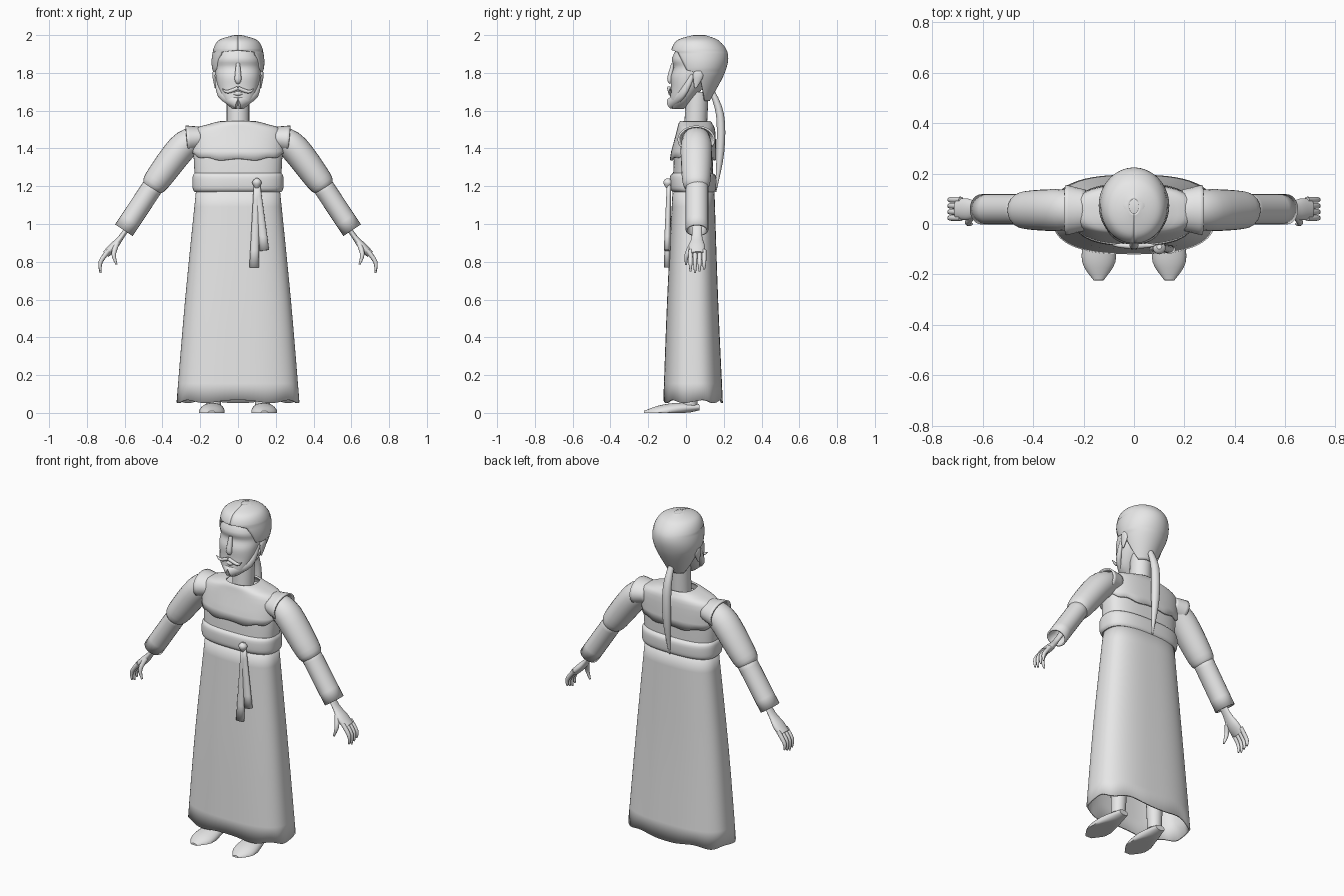
import bpy, bmesh, math
from mathutils import Vector

if "Cube" in bpy.data.objects:
    bpy.data.objects.remove(bpy.data.objects["Cube"])

GREY = (.8, .8, .8, 1)
UP, SIDEWAYS, FORWARD = Vector((0, 0, 1)), Vector((1, 0, 0)), Vector((0, 1, 0))

material = bpy.data.materials.new("plain light grey")
material.use_nodes = True
material.diffuse_color = GREY
material.node_tree.nodes["Principled BSDF"].inputs["Base Color"].default_value = GREY


def skin(name, rings, closed=True, hollow=False, floor=False):
    """Bridge a list of point rings into one smooth object."""
    bm = bmesh.new()
    grid = [[bm.verts.new(point) for point in ring] for ring in rings]
    count = len(grid[0])
    for lower, upper in zip(grid, grid[1:]):
        for i in range(count if closed else count - 1):
            j = (i + 1) % count
            bm.faces.new((lower[i], lower[j], upper[j], upper[i]))
    if not hollow:
        bm.faces.new(grid[0])
        bm.faces.new(grid[-1])
    if floor:
        for vert in bm.verts:
            vert.co.z = max(vert.co.z, 0)
    bmesh.ops.recalc_face_normals(bm, faces=bm.faces)
    mesh = bpy.data.meshes.new(name)
    bm.to_mesh(mesh)
    bm.free()
    mesh.materials.append(material)
    part = bpy.data.objects.new(name, mesh)
    bpy.context.collection.objects.link(part)
    if hollow:
        shell = part.modifiers.new("cloth thickness", "SOLIDIFY")
        shell.thickness, shell.offset = .01, -1
    bpy.ops.object.select_all(action="DESELECT")
    part.select_set(True)
    bpy.context.view_layer.objects.active = part
    bpy.ops.object.shade_smooth_by_angle(angle=math.radians(45))


def dense(rows, steps=4):
    """Smoothly interpolate between rows of numbers."""
    result = []
    last = len(rows) - 1
    for i in range(last):
        before, start, end, after = (rows[min(max(i + k, 0), last)] for k in (-1, 0, 1, 2))
        for k in range(steps):
            t = k / steps
            ease, blend = t * (1 - t), t * t * (3 - 2 * t)
            result.append([b + (c - b) * blend + ease * ((1 - t) * (c - a) - t * (d - b)) / 2
                           for a, b, c, d in zip(before, start, end, after)])
    return result + [list(rows[last])]


def power(value, square):
    return math.copysign(abs(value) ** (2 / square), value)


def section(z, front, back, width, square, angles):
    """Horizontal rounded section; angle zero points to the front."""
    middle, depth = (front + back) / 2, (back - front) / 2
    return [Vector((width * power(math.sin(a), square),
                    middle - depth * power(math.cos(a), square), z)) for a in angles]


def circle(sides):
    return [math.tau * i / sides for i in range(sides)]


def loft(name, rows, square=2.7, hem=None, **options):
    """Stack sections given as height, front, back, half width."""
    angles = circle(96)
    rings = [section(*row, square, angles) for row in dense(rows)]
    if hem:
        for point, angle in zip(rings[0], angles):
            point.z += hem(angle)
    skin(name, rings, **options)


def tube(name, rows, ref=FORWARD, flat=1, side=1, **options):
    """Sweep an ellipse along x, y, z, radius; flat scales it across ref."""
    rows = dense(rows)
    path = [Vector((side * x, y, z)) for x, y, z, radius in rows]
    rings = []
    for i, centre in enumerate(path):
        along = path[min(i + 1, len(path) - 1)] - path[max(i - 1, 0)]
        wide = (ref - along * ref.dot(along) / along.length_squared).normalized()
        thin = along.normalized().cross(wide) * flat
        rings.append([centre + rows[i][-1] * (wide * math.cos(a) + thin * math.sin(a))
                      for a in circle(24)])
    skin(name, rings, **options)


def pair(name, rows, **options):
    for side, label in ((1, "left_"), (-1, "right_")):
        tube(label + name, rows, side=side, **options)


# Robe: flared skirt, torso, scalloped shoulder yoke and belt
loft("skirt", [(.06, -.12, .195, .325), (.6, -.1, .17, .28), (1.2, -.07, .15, .22)],
     hem=lambda a: .008 * math.cos(7 * a), hollow=True)
loft("torso", [(1.2, -.07, .14, .225), (1.4, -.06, .145, .235), (1.5, -.03, .14, .21)])
loft("shoulder_yoke", [(1.36, -.085, .16, .245), (1.49, -.05, .155, .24),
                       (1.53, -.04, .14, .15), (1.545, -.03, .13, .09)], square=2.5, hollow=True,
     hem=lambda a: .02 - .04 * abs(math.cos(a)) + .005 * math.cos(10 * a))
loft("belt", [(1.17, -.07, .15, .23), (1.19, -.085, .16, .24),
              (1.25, -.085, .16, .24), (1.27, -.07, .14, .23)])

# Knot and two hanging sash tails
tube("belt_knot", [(.1, -.095, 1.19, .01), (.1, -.095, 1.22, .025), (.1, -.09, 1.24, .01)])
for label, x, z in (("long", .085, .77), ("short", .14, .86)):
    tube(label + "_sash_tail", [(.1, -.09, 1.22, .016), (x, -.1, z, .025)],
         ref=SIDEWAYS, flat=.7, hollow=True)

# Neck, head and face
tube("neck", [(0, .05, 1.5, .06), (0, .06, 1.7, .06)])
loft("head", [(1.61, -.075, -.01, .03), (1.65, -.085, .03, .075), (1.72, -.08, .09, .105),
              (1.78, -.08, .13, .117), (1.83, -.065, .16, .12), (1.88, -.073, .17, .12),
              (1.96, -.03, .13, .08)], square=2.2)
tube("nose", [(0, -.07, 1.85, .01), (0, -.085, 1.77, .018), (0, -.08, 1.745, .01)],
     ref=SIDEWAYS, flat=.8)
tube("lower_lip", [(-.03, -.075, 1.69, .003), (0, -.08, 1.69, .012), (.03, -.075, 1.69, .003)])
pair("ear", [(.12, .05, 1.72, .006), (.122, .065, 1.79, .028), (.12, .07, 1.825, .008)], flat=.5)
pair("beard", [(.115, .035, 1.79, .012), (.09, -.02, 1.69, .024), (0, -.083, 1.638, .03)],
     ref=UP, flat=.7)
pair("moustache", [(0, -.09, 1.72, .01), (.055, -.085, 1.7, .009), (.085, -.085, 1.716, .002)],
     ref=UP)


def hairline(z, front):
    """Forward limit of the hair: fringe, sideburn, then behind the ear."""
    if z > 1.92:
        return front
    if z > 1.8:
        return .01 - (z - 1.8) / 2
    return .07 + (1.8 - z) / 5


# Hair: a shell opened in front along the hairline
rings = []
for z, front, back, width in dense([(2, .04, .1, .02), (1.97, -.05, .175, .105), (1.9, -.08, .222, .136),
                                    (1.8, -.06, .205, .132), (1.65, -.02, .125, .07)], steps=8):
    middle, depth = (front + back) / 2, (back - front) / 2
    start = math.acos(min(1, (middle - hairline(z, front)) / depth))
    rings.append(section(z, front, back, width, 2,
                         [start + (math.tau - 2 * start) * i / 48 for i in range(49)]))
skin("hair", rings, closed=False, hollow=True)
tube("crown_of_hair", [(0, .07, 1.9, .1), (0, .07, 1.985, .055), (0, .07, 2, .01)])
tube("ponytail", [(0, .13, 1.72, .015), (0, .18, 1.58, .025), (0, .182, 1.38, .024), (0, .157, 1.17, .004)],
     ref=SIDEWAYS, flat=.85)

# Sleeves: shoulder flap, wide upper sleeve, narrower lower sleeve
pair("shoulder_flap", [(.19, .055, 1.455, .08), (.27, .055, 1.447, .1)], flat=.75, hollow=True)
pair("upper_sleeve", [(.22, .055, 1.455, .07), (.3, .055, 1.4, .083), (.43, .055, 1.23, .075),
                      (.46, .055, 1.19, .055)], flat=.93)
pair("lower_sleeve", [(.43, .058, 1.23, .06), (.604, .058, .967, .06)], flat=.93, hollow=True)

# Hands
pair("palm", [(.56, .058, 1.02, .028), (.615, .058, .935, .028), (.66, .058, .88, .043),
              (.7, .06, .84, .04)], flat=.5)
for i, label in enumerate(("index", "middle", "ring", "little")):
    y = .024 + i * .024
    pair(label + "_finger", [(.685, y, .86, .012), (.727, y, .8, .011), (.728, y, .74 + .01 * abs(i - 1), .005)])
pair("thumb", [(.64, .035, .9, .014), (.658, .005, .84, .012), (.643, 0, .785, .005)])

# Slippers and the legs under the robe
pair("slipper", [(.14, -.223, 0, .02), (.14, -.15, 0, .066), (.135, -.05, .02, .06), (.13, .07, .03, .03)],
     ref=SIDEWAYS, flat=.55, floor=True)
pair("leg", [(.13, .02, .04, .04), (.12, .03, .6, .06)])
